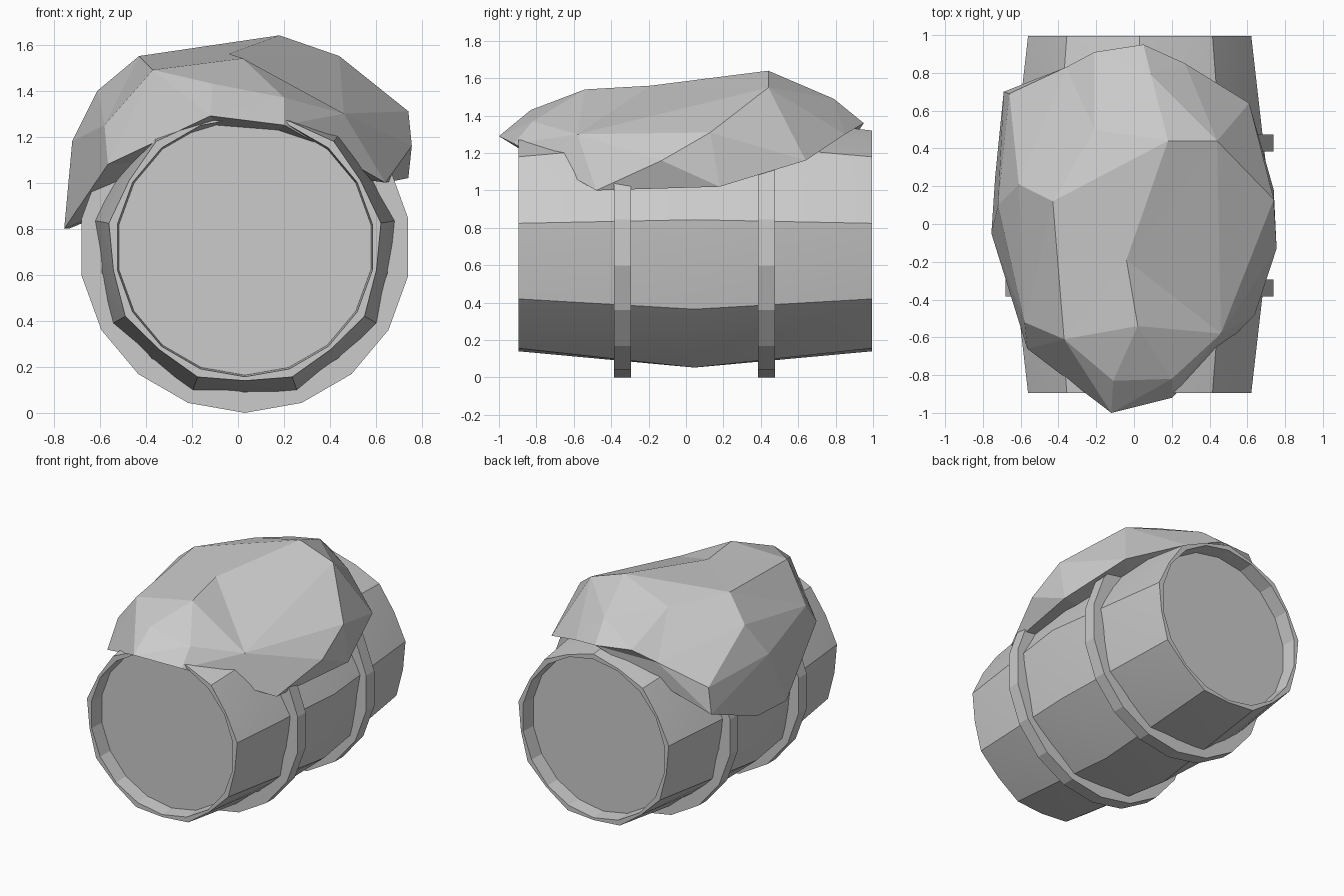
import bpy, bmesh, math
from mathutils import Vector

if "Cube" in bpy.data.objects:
    bpy.data.objects.remove(bpy.data.objects["Cube"])

CX, CZ = 0.03, 0.72      # barrel axis
grey = bpy.data.materials.new("plain_grey")
grey.diffuse_color = (0.6, 0.6, 0.6, 1)
grey.use_nodes = True
grey.node_tree.nodes["Principled BSDF"].inputs["Base Color"].default_value = grey.diffuse_color


def finish(name, bm, smooth=None):
    bmesh.ops.recalc_face_normals(bm, faces=bm.faces)
    me = bpy.data.meshes.new(name)
    bm.to_mesh(me)
    bm.free()
    me.materials.append(grey)
    ob = bpy.data.objects.new(name, me)
    bpy.context.collection.objects.link(ob)
    if smooth:
        bpy.ops.object.select_all(action='DESELECT')
        ob.select_set(True)
        bpy.context.view_layer.objects.active = ob
        bpy.ops.object.shade_smooth_by_angle(angle=math.radians(smooth))
    return ob


def ring(bm, y, corner, flat=None):
    """18 points around the axis: nine stave corners and nine stave middles."""
    out = []
    for i in range(18):
        a = math.radians(20 * i)
        r = corner if i % 2 or flat is None else flat
        out.append(bm.verts.new((CX + r * math.sin(a), y, CZ - r * math.cos(a))))
    return out


def bridge(bm, a, b):
    for i in range(18):
        j = (i + 1) % 18
        bm.faces.new((a[i], a[j], b[j], b[i]))


# barrel: nine bulging staves, narrow rims and recessed end panels
bm = bmesh.new()
rings = [ring(bm, -0.79, 0.556), ring(bm, -0.895, 0.563), ring(bm, -0.895, 0.6, 0.58),
         ring(bm, 0.045, 0.71, 0.667),
         ring(bm, 0.995, 0.6, 0.58), ring(bm, 0.995, 0.563), ring(bm, 0.89, 0.556)]
for a, b in zip(rings, rings[1:]):
    bridge(bm, a, b)
bm.faces.new(rings[0])
bm.faces.new(rings[-1])
finish("barrel", bm, smooth=15)

# two hoops
for name, y in (("front_hoop", -0.34), ("back_hoop", 0.43)):
    bm = bmesh.new()
    loop = [ring(bm, y - 0.045, 0.63), ring(bm, y - 0.045, 0.72),
            ring(bm, y + 0.045, 0.72), ring(bm, y + 0.045, 0.63)]
    for k in range(4):
        bridge(bm, loop[k], loop[(k + 1) % 4])
    finish(name, bm)

# faceted cover draped over the barrel
points = [
    # crown
    (0.18, 0.44, 1.64), (0.44, 0.44, 1.55), (-0.04, -0.19, 1.56), (0.02, -0.54, 1.54),
    (-0.37, -0.61, 1.49), (-0.43, 0.12, 1.55), (-0.21, 0.50, 1.53), (0.09, 0.79, 1.49),
    (-0.11, -0.83, 1.43), (0.20, -0.82, 1.37), (0.46, -0.58, 1.30),
    # shoulders
    (-0.61, 0.21, 1.40), (-0.72, 0.10, 1.18), (-0.58, -0.52, 1.25), (-0.66, 0.69, 1.15),
    (0.74, 0.13, 1.31), (0.755, -0.13, 1.16),
    # lower edge
    (-0.12, -1.0, 1.29), (0.20, -0.92, 1.25), (0.64, -0.48, 1.0), (0.74, 0.18, 1.02),
    (0.61, 0.64, 1.16), (0.27, 0.85, 1.30), (0.05, 0.95, 1.36), (-0.21, 0.91, 1.38),
    (-0.36, 0.83, 1.30), (-0.69, 0.70, 0.97), (-0.735, 0.25, 0.80), (-0.755, -0.05, 0.80),
    (-0.565, -0.66, 1.08),
]
bm = bmesh.new()
place = {}
verts = []
for p in points:
    d = Vector((p[0] / 0.75, p[1], (p[2] - 0.8) / 0.8)).normalized()
    v = bm.verts.new(d)
    verts.append(v)
    place[v] = p
place[bm.verts.new((0, 0, -1))] = (0, 0, 1.1)   # hidden underside centre
# wrap the points as seen from the middle, then move them to their places
bmesh.ops.convex_hull(bm, input=list(bm.verts))
for v, p in place.items():
    if v.is_valid:
        v.co = p
# turn one crown edge so the ridge runs straight to the peak
edge = bm.edges.get((verts[2], verts[6]))
if edge:
    bmesh.ops.rotate_edges(bm, edges=[edge], use_ccw=False)
finish("cover", bm)
